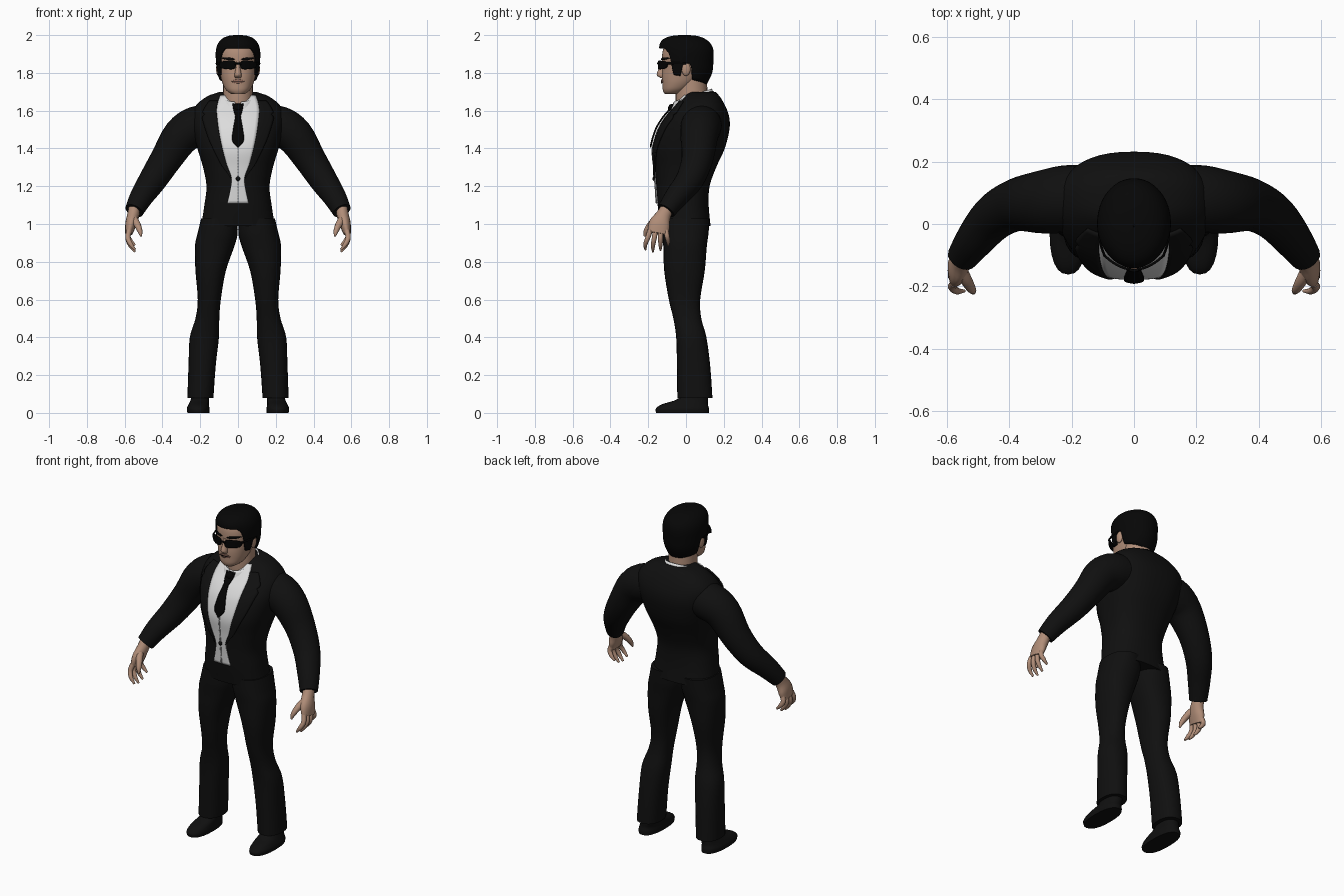
import bpy, bmesh, math
from mathutils import Vector

cube = bpy.data.objects.get("Cube")
if cube:
    bpy.data.objects.remove(cube)


def material(name, rgb):
    m = bpy.data.materials.new(name)
    m.use_nodes = True
    m.diffuse_color = (*rgb, 1)
    m.node_tree.nodes["Principled BSDF"].inputs["Base Color"].default_value = (*rgb, 1)
    return m


suit = material("suit_black", (.005, .005, .005))
hair_black = material("hair_black", (.002, .002, .002))
glass = material("glasses_black", (.001, .001, .001))
shirt_white = material("shirt_white", (.72, .72, .72))
seam_grey = material("seam_grey", (.4, .4, .4))
skin = material("skin", (.44, .27, .19))
lip = material("lip", (.3, .15, .11))


def curve(rows, k, smooth=True):
    """Interpolate rows keyed by their first value."""
    k = min(max(k, rows[0][0]), rows[-1][0])
    i = 0
    while i < len(rows) - 2 and k > rows[i + 1][0]:
        i += 1
    r0, r1 = rows[i], rows[i + 1]
    h = r1[0] - r0[0]
    t = (k - r0[0]) / h

    def slope(j, c):
        a, b = rows[max(j - 1, 0)], rows[min(j + 1, len(rows) - 1)]
        return (b[c] - a[c]) / (b[0] - a[0])

    out = []
    for c in range(1, len(r0)):
        v = r0[c] + (r1[c] - r0[c]) * t
        if smooth:
            d = r1[c] - r0[c]
            v += t * (1 - t) * ((1 - t) * (slope(i, c) * h - d) - t * (slope(i + 1, c) * h - d))
        out.append(v)
    return out


def finish(name, bm, mat, mirror=False, thick=0):
    bmesh.ops.remove_doubles(bm, verts=bm.verts, dist=1e-5)
    bmesh.ops.recalc_face_normals(bm, faces=bm.faces)
    me = bpy.data.meshes.new(name)
    bm.to_mesh(me)
    bm.free()
    me.materials.append(mat)
    me.shade_smooth()
    me.set_sharp_from_angle(angle=math.radians(50))
    ob = bpy.data.objects.new(name, me)
    bpy.context.collection.objects.link(ob)
    if thick:
        s = ob.modifiers.new("thickness", 'SOLIDIFY')
        s.thickness, s.offset = thick, 0
    if mirror:
        ob.modifiers.new("mirror", 'MIRROR').use_mirror_merge = False
    return ob


def loft(name, rows, mat, sides=24, steps=4, p=2, ref=None, mirror=False):
    """Skin rings (x, y, z, a, b); level rings, or square to the path if ref is set."""
    keyed = [(i, *r) for i, r in enumerate(rows)]
    n = (len(rows) - 1) * steps
    rings = [curve(keyed, i / steps) for i in range(n + 1)]
    bm = bmesh.new()
    loops = []
    for i, (x, y, z, a, b) in enumerate(rings):
        u, w = Vector((1, 0, 0)), Vector((0, 1, 0))
        if ref:
            t = (Vector(rings[min(i + 1, n)][:3]) - Vector(rings[max(i - 1, 0)][:3])).normalized()
            u = Vector(ref)
            u = (u - t * u.dot(t)).normalized()
            w = t.cross(u)
        ring = []
        for j in range(sides):
            c, s = math.cos(math.tau * j / sides), math.sin(math.tau * j / sides)
            c, s = (math.copysign(abs(q) ** (2 / p), q) for q in (c, s))
            ring.append(bm.verts.new(Vector((x, y, z)) + u * a * c + w * b * s))
        loops.append(ring)
    for lo, hi in zip(loops, loops[1:]):
        for j in range(sides):
            k = (j + 1) % sides
            bm.faces.new((lo[j], lo[k], hi[k], hi[j]))
    bm.faces.new(loops[0])
    bm.faces.new(loops[-1])
    return finish(name, bm, mat, mirror)


def sheet(name, f, nu, nv, mat, thick=.006, mirror=False):
    """Grid of points f(u, v) with u and v from 0 to 1."""
    bm = bmesh.new()
    g = [[bm.verts.new(f(i / nu, j / nv)) for j in range(nv + 1)] for i in range(nu + 1)]
    for i in range(nu):
        for j in range(nv):
            bm.faces.new((g[i][j], g[i + 1][j], g[i + 1][j + 1], g[i][j + 1]))
    return finish(name, bm, mat, mirror, thick)


def ball(name, loc, size, mat, mirror=False):
    bm = bmesh.new()
    bmesh.ops.create_uvsphere(bm, u_segments=16, v_segments=10, radius=1)
    bmesh.ops.scale(bm, vec=size, verts=bm.verts)
    bmesh.ops.translate(bm, vec=loc, verts=bm.verts)
    return finish(name, bm, mat, mirror)


def body(name, table, mat, p, n):
    """Level loft from a table of (z, half width, front y, back y)."""
    z0, z1 = table[0][0], table[-1][0]
    rows = []
    for i in range(n + 1):
        z = z0 + (z1 - z0) * i / n
        w, f, b = curve(table, z)
        rows.append((0, (f + b) / 2, z, w, (b - f) / 2))
    return loft(name, rows, mat, sides=48, steps=1, p=p)


def front(table, x, z, p):
    w, f, b = curve(table, z)
    return (f + b) / 2 - (b - f) / 2 * max(0, 1 - abs(x / w) ** p) ** (1 / p)


# Jacket body
TP = 2.4
TORSO = [(.99, .195, -.135, .13), (1.1, .178, -.15, .12), (1.2, .167, -.157, .125),
         (1.3, .185, -.165, .16), (1.4, .215, -.172, .205), (1.5, .24, -.145, .23),
         (1.56, .245, -.11, .23), (1.61, .235, -.068, .215), (1.65, .2, -.035, .195),
         (1.68, .155, -.01, .175), (1.7, .095, .01, .155)]
body("jacket", TORSO, suit, TP, 44)

# Shirt, tie and lapels follow the chest
OPENING = [(1.11, .056), (1.18, .04), (1.24, .034), (1.32, .062), (1.45, .094),
           (1.56, .11), (1.62, .112), (1.68, .095)]
TIE = [(1.405, .002), (1.44, .03), (1.5, .026), (1.575, .014), (1.59, .02), (1.635, .03)]
LAPEL = [(1.24, .004), (1.32, .03), (1.45, .06), (1.565, .08), (1.575, .06), (1.59, .075), (1.65, .045)]


def strip(table, lift, z0, z1, outer=None):
    def f(u, v):
        z = z0 + (z1 - z0) * v
        w = curve(table, z, outer is None)[0]
        x = w * (2 * u - 1) if outer is None else curve(OPENING, z)[0] + w * u
        return x, front(TORSO, x, z, TP) - lift, z
    return f


sheet("shirt_front", strip(OPENING, .004, 1.11, 1.68), 12, 40, shirt_white)
sheet("shirt_placket", strip([(1.1, .003), (1.5, .003)], .008, 1.11, 1.42), 1, 20, seam_grey, .003)
sheet("tie", strip(TIE, .016, 1.405, 1.635), 4, 24, glass, .009)
sheet("lapels", strip(LAPEL, .009, 1.24, 1.65, True), 6, 40, suit, .009, True)
ball("tie_knot", (0, -.075, 1.612), (.026, .02, .024), glass)
ball("jacket_button", (0, -.17, 1.24), (.012, .007, .012), suit)


# Shirt collar, tilted down toward the front
def collar(u, v):
    a = math.radians(10 + 340 * u)
    c = math.cos(a)
    top, low = 1.68 - .035 * c, 1.625 - .04 * c
    r = .088 + .022 * (1 - v)
    return r * math.sin(a), .035 - (r + .01) * c, low + (top - low) * v


sheet("shirt_collar", collar, 36, 4, shirt_white, .008)


# Jacket collar around the back of the neck
def jacket_collar(u, v):
    a = math.radians(75 + 210 * u)
    c = math.cos(a)
    r = .118 + .03 * (1 - v)
    return r * math.sin(a), .04 - r * .85 * c, 1.655 - .02 * c + .025 * v


sheet("jacket_collar", jacket_collar, 28, 3, suit, .01)

# Sleeves
loft("sleeves", [(.13, .09, 1.53, .1, .1), (.22, .08, 1.515, .108, .108), (.3, .07, 1.465, .1, .1),
                 (.38, .06, 1.345, .084, .084), (.45, .02, 1.235, .074, .074),
                 (.51, -.05, 1.145, .062, .062), (.55, -.105, 1.07, .05, .05)],
     suit, ref=(0, 1, 0), mirror=True)

# Trousers and shoes
loft("trouser_legs", [(.1, 0, 1.03, .095, .125), (.108, -.003, .95, .106, .122),
                      (.124, -.005, .88, .104, .115), (.145, -.008, .75, .08, .107),
                      (.152, -.008, .6, .061, .083), (.162, .007, .5, .063, .074),
                      (.178, .028, .4, .077, .08), (.19, .04, .25, .072, .088),
                      (.199, .047, .08, .069, .093)], suit, p=2.3, mirror=True)
loft("shoes", [(.21, -.018, 0, .058, .14), (.211, -.019, .022, .06, .141), (.208, -.006, .045, .054, .122),
               (.202, .035, .072, .048, .082), (.2, .045, .11, .046, .07)],
     suit, p=2.4, mirror=True)

# Hands
loft("palms", [(.548, -.095, 1.09, .034, .03), (.555, -.12, 1.045, .04, .032),
               (.567, -.14, 1, .056, .03), (.578, -.15, .95, .055, .02)],
     skin, sides=16, ref=(0, 1, 0), mirror=True)
for i, name in enumerate(("index", "middle", "ring", "little")):
    y = -.19 + .028 * i
    drop = (.085, .095, .088, .065)[i]
    spread = -.025 + .012 * i
    loft(name + "_fingers", [(.576, y, .965, .014, .015), (.583, y + spread * .5, .965 - drop * .45, .013, .014),
                             (.568, y + spread, .965 - drop * .85, .011, .012),
                             (.545, y + spread, .962 - drop * 1.15, .005, .006)],
         skin, sides=10, ref=(0, 1, 0), mirror=True)
loft("thumbs", [(.555, -.15, 1.03, .022, .022), (.535, -.185, 1, .019, .018),
                (.52, -.21, .965, .014, .014), (.513, -.22, .935, .005, .006)],
     skin, sides=10, ref=(1, 0, 0), mirror=True)

# Neck and head
loft("neck", [(0, .035, 1.57, .085, .08), (0, .03, 1.66, .08, .085), (0, .03, 1.78, .078, .08)], skin)
HEAD = [(1.688, .035, -.112, -.04), (1.705, .06, -.122, 0), (1.74, .08, -.125, .05), (1.78, .092, -.127, .09),
        (1.83, .102, -.124, .12), (1.87, .106, -.127, .128), (1.92, .104, -.122, .128),
        (1.96, .08, -.1, .1), (1.985, .03, -.05, .05)]
body("head", HEAD, skin, 2.2, 30)
loft("nose", [(0, -.122, 1.86, .009, .01), (0, -.127, 1.825, .012, .017), (0, -.131, 1.79, .019, .024),
              (0, -.124, 1.773, .015, .012)], skin, sides=12)
ball("ears", (.104, .0, 1.82), (.012, .024, .036), skin, True)


def face_patch(x0, x1, z0, h, lift, arch):
    def f(u, v):
        x = x0 + (x1 - x0) * u
        bulge = math.sin(math.pi * u) ** .6
        z = z0 + arch * u + h * (v - .5) * bulge
        return x, front(HEAD, x, z, 2.2) - lift, z
    return f


sheet("lips", face_patch(-.034, .034, 1.755, .02, .003, 0), 12, 4, lip)
sheet("mouth_line", face_patch(-.034, .034, 1.756, .004, .006, 0), 12, 1, hair_black, .003)
sheet("eyebrows", face_patch(.016, .085, 1.872, .013, .004, .006), 10, 2, hair_black, mirror=True)

# Hair cap with fringe, sideburns and a gap over each ear
HAIR = [(1.73, .088, -.12, .1), (1.8, .107, -.127, .133), (1.86, .112, -.13, .14), (1.92, .112, -.136, .14),
        (1.955, .1, -.133, .124), (1.98, .076, -.108, .09), (1.993, .04, -.06, .045), (1.996, .001, -.01, -.008)]
HAIRLINE = [(0, 1.93), (38, 1.928), (50, 1.9), (58, 1.79), (76, 1.785), (81, 1.85), (98, 1.85),
            (106, 1.765), (180, 1.735)]


def hair(u, v):
    deg = 360 * u
    low = curve(HAIRLINE, min(deg, 360 - deg), False)[0]
    z = low + (1.996 - low) * math.sin(v * math.pi / 2)
    w, f, b = curve(HAIR, z)
    a = math.radians(deg)
    return w * math.sin(a), (f + b) / 2 - (b - f) / 2 * math.cos(a), z


sheet("hair", hair, 90, 24, hair_black, .01)


# Sunglasses
def lens(u, v):
    s = 2 * u - 1
    x = .054 + .044 * s
    return x, -.146 + 5 * x * x, 1.842 + (.022 - .003 * s) * (2 * v - 1) * math.sqrt(max(0, 1 - s ** 4))


sheet("lenses", lens, 16, 6, glass, .008, True)
loft("glasses_bridge", [(-.02, -.145, 1.848, .005, .005), (0, -.15, 1.85, .005, .005),
                        (.02, -.145, 1.848, .005, .005)], glass, sides=8, ref=(0, 0, 1))
loft("glasses_arms", [(.094, -.104, 1.85, .007, .004), (.108, -.06, 1.852, .006, .004),
                      (.115, 0, 1.85, .005, .004)], glass, sides=8, ref=(0, 0, 1), mirror=True)
